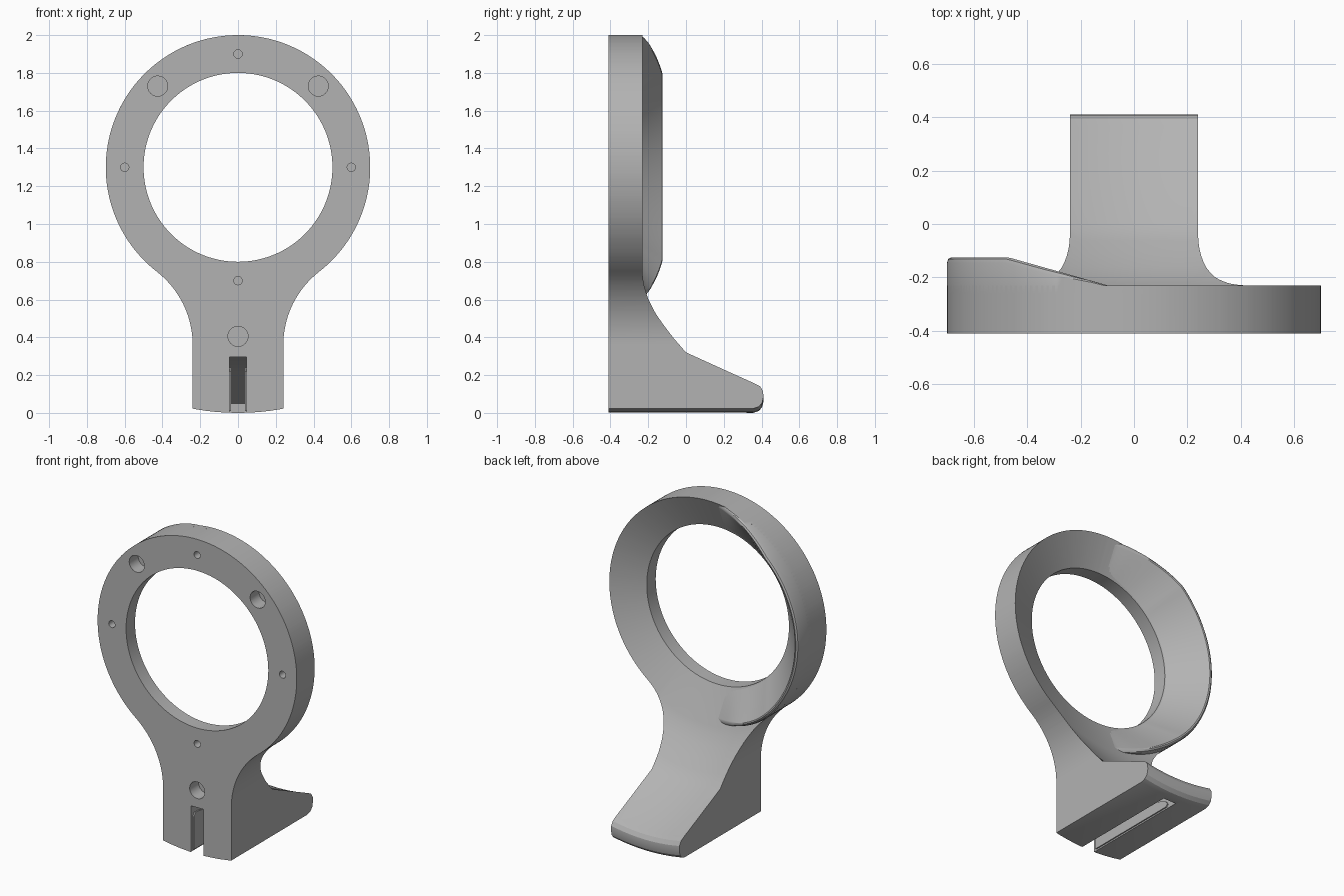
import bpy, bmesh
from math import sin, cos, pi, atan2
from mathutils import Vector

if "Cube" in bpy.data.objects:
    bpy.data.objects.remove(bpy.data.objects["Cube"])

AXIS_Z, OUTER, INNER = 1.3, 0.7, 0.5
FRONT, SEAT, BACK = -0.41, -0.32, -0.23
SEGMENTS = 144

grey = bpy.data.materials.new("plain grey")
grey.use_nodes = True
grey.diffuse_color = (0.45, 0.45, 0.45, 1)
grey.node_tree.nodes["Principled BSDF"].inputs["Base Color"].default_value = (0.45, 0.45, 0.45, 1)


def finish_mesh(name, bm):
    bmesh.ops.recalc_face_normals(bm, faces=bm.faces)
    mesh = bpy.data.meshes.new(name)
    bm.to_mesh(mesh)
    bm.free()
    mesh.materials.append(grey)
    obj = bpy.data.objects.new(name, mesh)
    bpy.context.collection.objects.link(obj)
    return obj


def loft(name, loops, closed):
    """Skin a series of equal closed loops."""
    bm = bmesh.new()
    rows = [[bm.verts.new(p) for p in loop] for loop in loops]
    count = len(rows[0])
    pairs = list(zip(rows, rows[1:]))
    if closed:
        pairs.append((rows[-1], rows[0]))
    else:
        bm.faces.new(rows[0])
        bm.faces.new(rows[-1])
    for a, b in pairs:
        for i in range(count):
            j = (i + 1) % count
            bm.faces.new((a[i], a[j], b[j], b[i]))
    return finish_mesh(name, bm)


def polar(r, y, a):
    return Vector((r * cos(a), y, AXIS_Z + r * sin(a)))


def front_prism(name, outline, y0, y1):
    return loft(name, [[(x, y, z) for x, z in outline] for y in (y0, y1)], False)


def side_prism(name, outline, x0, x1):
    return loft(name, [[(x, y, z) for y, z in outline] for x in (x0, x1)], False)


def boolean(obj, cutter, operation):
    mod = obj.modifiers.new(operation, "BOOLEAN")
    mod.operation, mod.solver, mod.object = operation, "EXACT", cutter
    bpy.context.view_layer.objects.active = obj
    bpy.ops.object.modifier_apply(modifier=mod.name)
    bpy.data.objects.remove(cutter)


def smooth(obj):
    bpy.ops.object.select_all(action="DESELECT")
    obj.select_set(True)
    bpy.context.view_layer.objects.active = obj
    bpy.ops.object.shade_smooth_by_angle(angle=pi / 7)


# Body: section turned about the ring axis, giving ring, stem and foot
section = [(INNER, FRONT), (INNER, SEAT), (0.72, -0.221), (0.76, -0.2),
           (0.82, -0.16), (0.88, -0.112), (0.94, -0.062), (1.009, 0),
           (1.17, 0.365), (1.185, 0.393), (1.21, 0.408), (1.24, 0.41),
           (1.27, 0.403), (1.29, 0.385), (1.3, 0.355), (1.3, FRONT)]
body = loft("ring_stand", [[polar(r, y, 2 * pi * i / SEGMENTS) for r, y in section]
                           for i in range(SEGMENTS)], True)

# Front outline: ring circle flowing through tangent arcs into a straight stem
HALF, FILLET, KNEE = 0.24, 0.49, 0.36
meet = atan2(KNEE - AXIS_Z, HALF + FILLET)
right = []
for i in range(73):
    a = pi / 2 + (meet - pi / 2) * i / 72
    right.append((OUTER * cos(a), AXIS_Z + OUTER * sin(a)))
for i in range(1, 21):
    a = pi + meet - meet * i / 20
    right.append((HALF + FILLET + FILLET * cos(a), KNEE + FILLET * sin(a)))
right.append((HALF, -0.2))
outline = right + [(-x, z) for x, z in reversed(right[1:])]
boolean(body, front_prism("outline_cutter", outline, -0.6, 0.6), "INTERSECT")

# Slot in the foot with a falling roof
slot = [(-0.6, 0.295), (-0.36, 0.295), (-0.06, 0.22), (0.32, 0.05), (0.32, -0.1), (-0.6, -0.1)]
boolean(body, side_prism("slot_cutter", slot, -0.045, 0.045), "DIFFERENCE")

# Blind screw holes in the front face
holes = [(0, 1.9, 0.022), (0.6, 1.3, 0.022), (-0.6, 1.3, 0.022), (0, 0.7, 0.022),
         (0.425, 1.73, 0.053), (-0.425, 1.73, 0.053), (0, 0.405, 0.053)]
for x, z, r in holes:
    circle = [(x + r * cos(2 * pi * i / 32), z + r * sin(2 * pi * i / 32)) for i in range(32)]
    boolean(body, front_prism("hole_cutter", circle, -0.6, FRONT + 0.09), "DIFFERENCE")
smooth(body)

# Raised crescent lip on the right half of the ring, tapering at both ends
loops = []
steps = 96
for i in range(steps + 1):
    a = pi * 0.485 + pi * 1.03 * i / steps
    x = OUTER * cos(a)
    top = min(-0.125, -0.125 - (x + 0.48) * 0.276)
    top = max(top, BACK - 0.012)
    edge = min(0.02, max(0.004, (top - BACK) * 0.3))
    loops.append([polar(r, y, a) for r, y in (
        (INNER + 0.002, SEAT - 0.002), (0.672, top - edge * 0.5), (0.677, top - edge * 0.12),
        (0.685, top), (0.695, top - edge * 0.3), (OUTER, top - edge), (OUTER, BACK - 0.03))])
smooth(loft("crescent_lip", loops, False))

# Thin guide pads on the slot walls
pad = [(-0.39, 0.01), (-0.39, 0.22), (-0.375, 0.24), (-0.34, 0.24),
       (-0.07, 0.18), (0.24, 0.045), (0.255, 0.025), (0.24, 0.01)]
for side, name in ((1, "left"), (-1, "right")):
    side_prism("slot_pad_" + name, pad, side * 0.037, side * 0.046)
